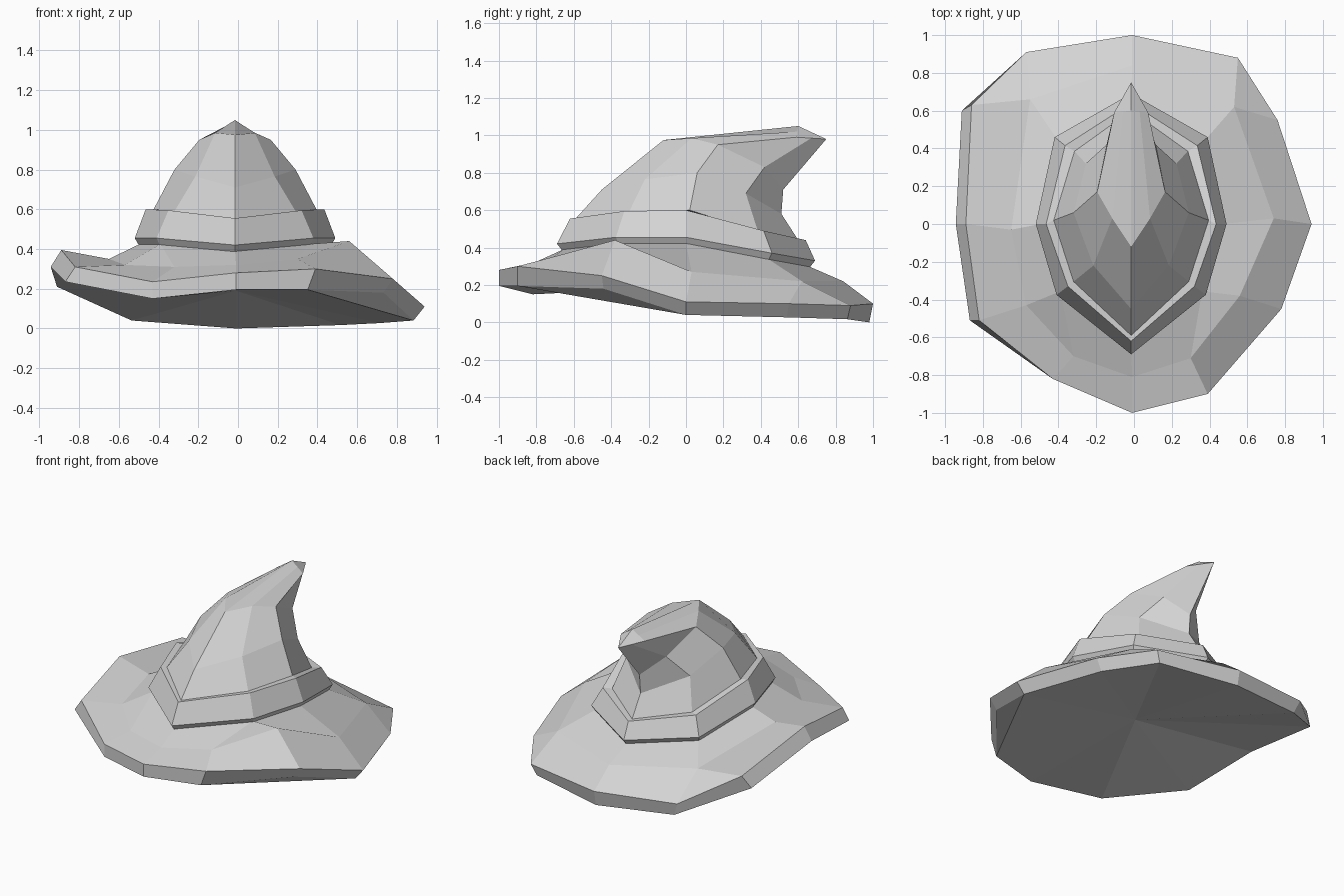
import bpy
import bmesh
from mathutils import Vector

if "Cube" in bpy.data.objects:
    bpy.data.objects.remove(bpy.data.objects["Cube"])

AXIS_X = -0.015  # the crown sits slightly left of the middle

felt = bpy.data.materials.new("grey_felt")
felt.diffuse_color = (0.66, 0.66, 0.66, 1)
felt.use_nodes = True
felt.node_tree.nodes["Principled BSDF"].inputs["Base Color"].default_value = felt.diffuse_color


def loft(name, rings, start_point=None, end_point=None):
    """Skin closed rings of equal length; close the ends with a fan or leave open."""
    bm = bmesh.new()
    rows = [[bm.verts.new(p) for p in ring] for ring in rings]
    n = len(rows[0])
    for a, b in zip(rows, rows[1:]):
        for i in range(n):
            j = (i + 1) % n
            bm.faces.new((a[i], a[j], b[j], b[i]))
    for row, point in ((rows[0], start_point), (rows[-1], end_point)):
        if point is not None:
            centre = bm.verts.new(point)
            for i in range(n):
                bm.faces.new((row[i], row[(i + 1) % n], centre))
    bmesh.ops.remove_doubles(bm, verts=bm.verts, dist=0.0005)
    bmesh.ops.recalc_face_normals(bm, faces=bm.faces)
    mesh = bpy.data.meshes.new(name)
    bm.to_mesh(mesh)
    bm.free()
    mesh.materials.append(felt)
    obj = bpy.data.objects.new(name, mesh)
    bpy.context.collection.objects.link(obj)
    return obj


def octagon(half):
    """Mirror five points (front, front side, side, back side, back) to a ring."""
    right = [Vector((AXIS_X + w, y, z)) for w, y, z in half]
    left = [Vector((AXIS_X - w, y, z)) for w, y, z in half[3:0:-1]]
    return right + left


def scaled(half, s, dz):
    return [(w * s, y * s, z + dz) for w, y, z in half]


# Hat band: widest line, underside and narrow top ledge
band_wide = [(0, -0.69, 0.42), (0.395, -0.375, 0.455), (0.505, 0, 0.455),
             (0.405, 0.46, 0.37), (0, 0.69, 0.33)]
band_under = scaled(band_wide, 0.96, -0.035)
band_top = [(0, -0.62, 0.555), (0.335, -0.33, 0.595), (0.45, 0, 0.60),
            (0.35, 0.415, 0.49), (0, 0.64, 0.44)]

# Bent cone, from the band up to the tip that points back
cone_base = [(0, -0.59, 0.555), (0.305, -0.305, 0.59), (0.41, 0.02, 0.60),
             (0.30, 0.385, 0.485), (0, 0.60, 0.44)]
cone_low = [(0, -0.45, 0.71), (0.20, -0.22, 0.765), (0.305, 0.06, 0.80),
            (0.24, 0.32, 0.69), (0, 0.51, 0.58)]
cone_high = [(0, -0.12, 0.975), (0.10, 0.03, 0.985), (0.18, 0.17, 0.95),
             (0.13, 0.42, 0.83), (0, 0.52, 0.71)]
cone_tip = [(0, 0.60, 1.05), (0.045, 0.595, 1.02), (0.09, 0.59, 0.99),
            (0.045, 0.67, 0.985), (0, 0.75, 0.98)]

loft("band", [octagon(h) for h in (band_under, band_wide, band_top, cone_base)])
loft("crown", [octagon(h) for h in (cone_base, cone_low, cone_high, cone_tip)],
     end_point=(AXIS_X, 0.675, 1.015))

# Brim: twelve spokes, from the back clockwise
brim_edge = [(-0.01, 1, 0.10), (0.55, 0.88, 0.09), (0.76, 0.55, 0.10),
             (0.94, 0, 0.11), (0.78, -0.45, 0.25), (0.39, -0.90, 0.30),
             (-0.01, -1, 0.28), (-0.43, -0.82, 0.235), (-0.82, -0.51, 0.31),
             (-0.89, 0, 0.395), (-0.86, 0.63, 0.29), (-0.57, 0.91, 0.13)]
back_right, back_left = (0.53, 0.62, 0.22), (-0.55, 0.66, 0.27)
brim_fold = [(-0.01, 0.84, 0.22), back_right, back_right,
             (0.74, 0.03, 0.27), (0.56, -0.38, 0.44), (0.30, -0.71, 0.35),
             (-0.01, -0.81, 0.32), (-0.32, -0.70, 0.31), (-0.57, -0.43, 0.32),
             (-0.65, -0.03, 0.35), back_left, back_left]
rim_drop = [0.10, 0.073, 0.073, 0.07, 0.07, 0.105,
            0.085, 0.085, 0.075, 0.085, 0.08, 0.09]


def under_edge(p, drop):
    """Lower rim: tucked in, except on the left where the brim curls up."""
    x, y, z = p
    if x < -0.8:
        return (x * 1.06, y - (0.03 if y > 0.3 else 0), z - drop)
    if y < -0.8:
        return (x * (0.9 if x > 0 else 1), y, z - drop)
    return (x * 0.94, y * 0.98, z - drop)


rim_under = [under_edge(p, d) for p, d in zip(brim_edge, rim_drop)]
underside = rim_under[:4] + [rim_under[3]] + rim_under[5:]  # fold at front right
collar = octagon(scaled(band_under, 0.99, 0.005))
brim_inner = [collar[i] for i in (4, 3, 3, 2, 1, 1, 0, 7, 7, 6, 5, 5)]
loft("brim", [underside, rim_under, brim_edge, brim_fold, brim_inner],
     start_point=(-0.01, 0, 0.19))
